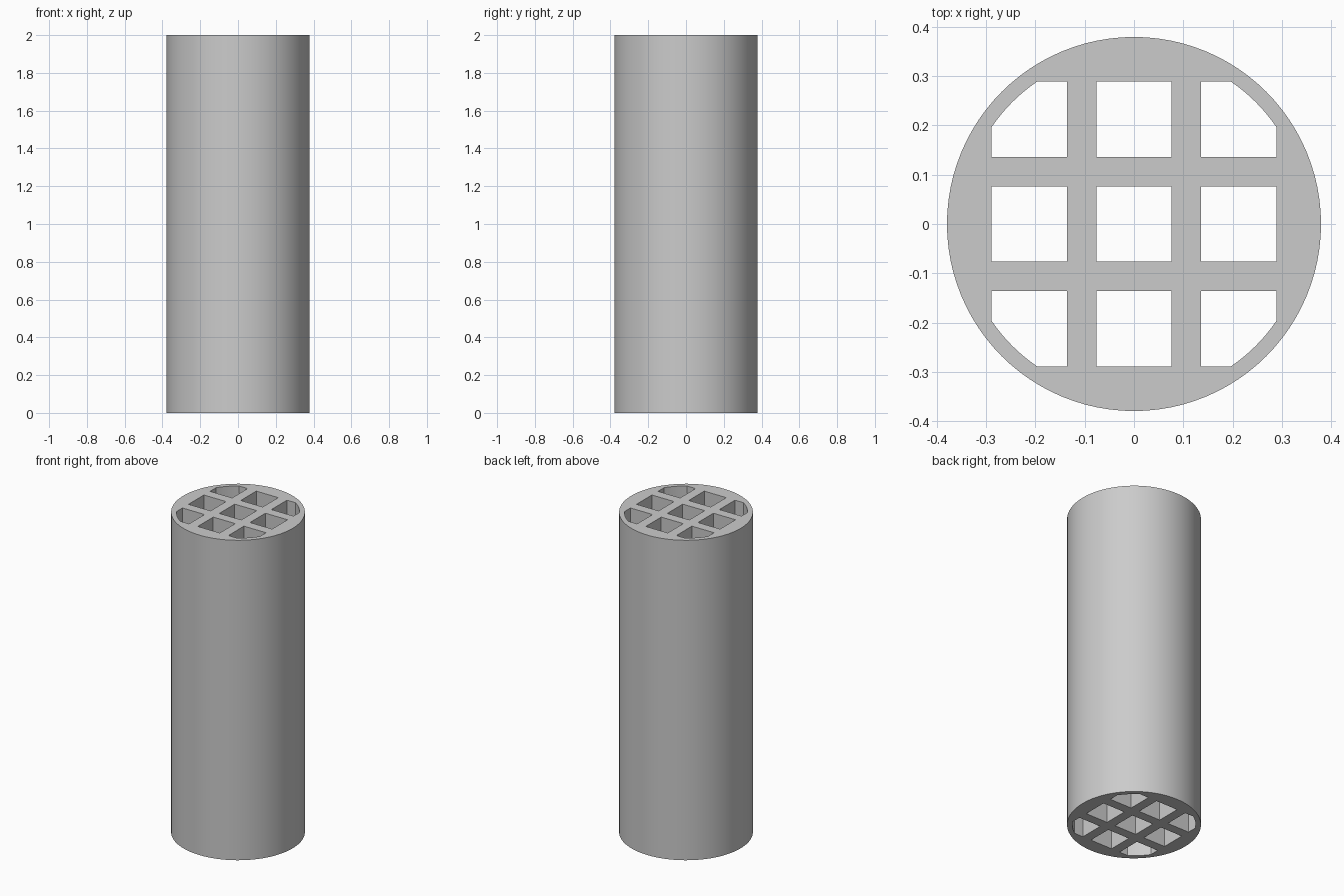
import bpy
import bmesh
from math import acos, asin, cos, sin, pi

cube = bpy.data.objects.get("Cube")
if cube:
    bpy.data.objects.remove(cube)

RADIUS, HEIGHT, SIDES = 0.379, 2.0, 96
INNER = 0.349            # radius that trims the corner channels
HALF = 0.076             # half width of a channel
NEAR, FAR = 0.136, 0.289  # inner and outer edges of the outer channels


def arc(radius, start, end, steps):
    return [(radius * cos(start + (end - start) * i / steps),
             radius * sin(start + (end - start) * i / steps))
            for i in range(steps + 1)]


def rectangle(x0, x1, y0, y1):
    return [(x0, y0), (x1, y0), (x1, y1), (x0, y1)]


# Outlines: round wall, central channel, then side and corner channels
outlines = [arc(RADIUS, 0, 2 * pi, SIDES)[:-1],
            rectangle(-HALF, HALF, -HALF, HALF)]
side = rectangle(NEAR, FAR, -HALF, HALF)
corner = [(NEAR, NEAR), (FAR, NEAR)]
corner += arc(INNER, acos(FAR / INNER), asin(FAR / INNER), 8)
corner += [(NEAR, FAR)]
for turn in range(4):
    outlines += [side, corner]
    side = [(-y, x) for x, y in side]
    corner = [(-y, x) for x, y in corner]

# Fill the perforated section and extrude it upward
bm = bmesh.new()
for outline in outlines:
    verts = [bm.verts.new((x, y, 0)) for x, y in outline]
    for i, vert in enumerate(verts):
        bm.edges.new((vert, verts[(i + 1) % len(verts)]))
bmesh.ops.triangle_fill(bm, edges=bm.edges[:], use_beauty=True, normal=(0, 0, 1))
result = bmesh.ops.extrude_face_region(bm, geom=bm.faces[:], use_keep_orig=True)
top = [v for v in result["geom"] if isinstance(v, bmesh.types.BMVert)]
bmesh.ops.translate(bm, verts=top, vec=(0, 0, HEIGHT))
bmesh.ops.recalc_face_normals(bm, faces=bm.faces[:])

mesh = bpy.data.meshes.new("channelled_cylinder")
bm.to_mesh(mesh)
bm.free()
body = bpy.data.objects.new("channelled_cylinder", mesh)
bpy.context.collection.objects.link(body)

# Plain grey surface
grey = bpy.data.materials.new("light grey")
grey.use_nodes = True
colour = (0.6, 0.6, 0.6, 1)
grey.diffuse_color = colour
grey.node_tree.nodes["Principled BSDF"].inputs["Base Color"].default_value = colour
mesh.materials.append(grey)

# Smooth the round wall and keep the rims and channel corners sharp
bpy.ops.object.select_all(action="DESELECT")
body.select_set(True)
bpy.context.view_layer.objects.active = body
bpy.ops.object.shade_smooth_by_angle(angle=pi / 6)
